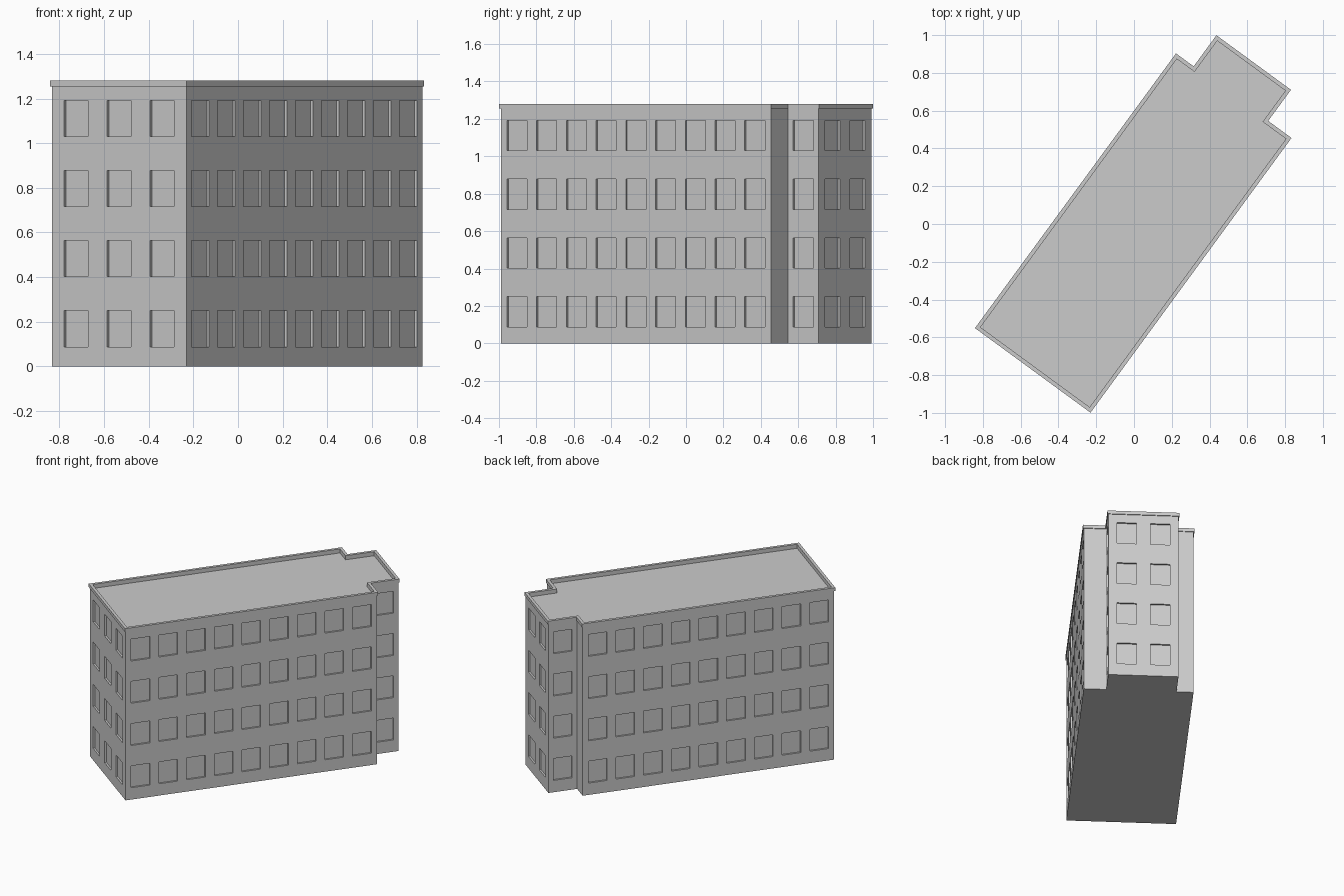
import bpy
import bmesh
import math
from mathutils import Matrix, Vector

if "Cube" in bpy.data.objects:
    bpy.data.objects.remove(bpy.data.objects["Cube"], do_unlink=True)

grey = bpy.data.materials.new("plain grey")
grey.use_nodes = True
colour = (0.6, 0.6, 0.6, 1)
grey.diffuse_color = colour
grey.node_tree.nodes["Principled BSDF"].inputs["Base Color"].default_value = colour

# Footprint in the building's own axes, counter-clockwise, long side along x
FOOTPRINT = [Vector(p) for p in (
    (-0.936, -0.398), (0.854, -0.398), (0.854, -0.245), (1.058, -0.245),
    (1.058, 0.232), (0.854, 0.232), (0.854, 0.348), (-0.936, 0.348))]
# Window count and spacing for each wall, in footprint order
WINDOWS = [(9, 0.197), (0, 0), (1, 0), (2, 0.227), (1, 0), (0, 0), (9, 0.197), (3, 0.239)]
WIN_W, WIN_H, RECESS = 0.133, 0.162, 0.013
SILL, STOREY, STOREYS = 0.088, 0.314, 4
EAVE, TOP, ROOF = 1.255, 1.28, 1.25
TURN = Matrix.Rotation(math.radians(53.8), 4, "Z")


def offset(points, d):
    """Move every side of the right-angled outline outward by d."""
    out = []
    for i, p in enumerate(points):
        a = (p - points[i - 1]).normalized()
        b = (points[(i + 1) % len(points)] - p).normalized()
        out.append(p + d * (Vector((a.y, -a.x)) + Vector((b.y, -b.x))))
    return out


def finish(bm, name):
    bmesh.ops.remove_doubles(bm, verts=bm.verts, dist=0.0001)
    bm.transform(TURN)
    mesh = bpy.data.meshes.new(name)
    bm.to_mesh(mesh)
    bm.free()
    mesh.materials.append(grey)
    obj = bpy.data.objects.new(name, mesh)
    bpy.context.collection.objects.link(obj)


def ring(bm, points, z):
    return [bm.verts.new((p.x, p.y, z)) for p in points]


# Walls: a grid of panels per side, window panels pushed inward
bm = bmesh.new()
panes = []
levels = [0]
for s in range(STOREYS):
    levels += [SILL + s * STOREY, SILL + s * STOREY + WIN_H]
levels.append(EAVE)
for i, (count, step) in enumerate(WINDOWS):
    p, q = FOOTPRINT[i], FOOTPRINT[(i + 1) % len(FOOTPRINT)]
    length = (q - p).length
    cuts = [0]
    for k in range(count):
        mid = length / 2 + (k - (count - 1) / 2) * step
        cuts += [mid - WIN_W / 2, mid + WIN_W / 2]
    cuts.append(length)
    rows = [[bm.verts.new((*p.lerp(q, c / length), z)) for c in cuts] for z in levels]
    for r in range(len(levels) - 1):
        for c in range(len(cuts) - 1):
            face = bm.faces.new((rows[r][c], rows[r][c + 1],
                                 rows[r + 1][c + 1], rows[r + 1][c]))
            if r % 2 and c % 2:
                panes.append(face)
bm.normal_update()
bmesh.ops.inset_individual(bm, faces=panes, thickness=0, depth=-RECESS)
bm.faces.new(list(reversed(ring(bm, FOOTPRINT, 0))))
finish(bm, "walls")

# Cornice, parapet and sunken roof: one stepped profile round the footprint
bm = bmesh.new()
profile = [(0, EAVE), (0.006, EAVE), (0.006, TOP), (-0.015, TOP), (-0.015, ROOF)]
loops = [ring(bm, offset(FOOTPRINT, d), z) for d, z in profile]
for low, high in zip(loops, loops[1:]):
    for i in range(len(low)):
        j = (i + 1) % len(low)
        bm.faces.new((low[i], low[j], high[j], high[i]))
bm.faces.new(loops[-1])
finish(bm, "roof_and_cornice")
